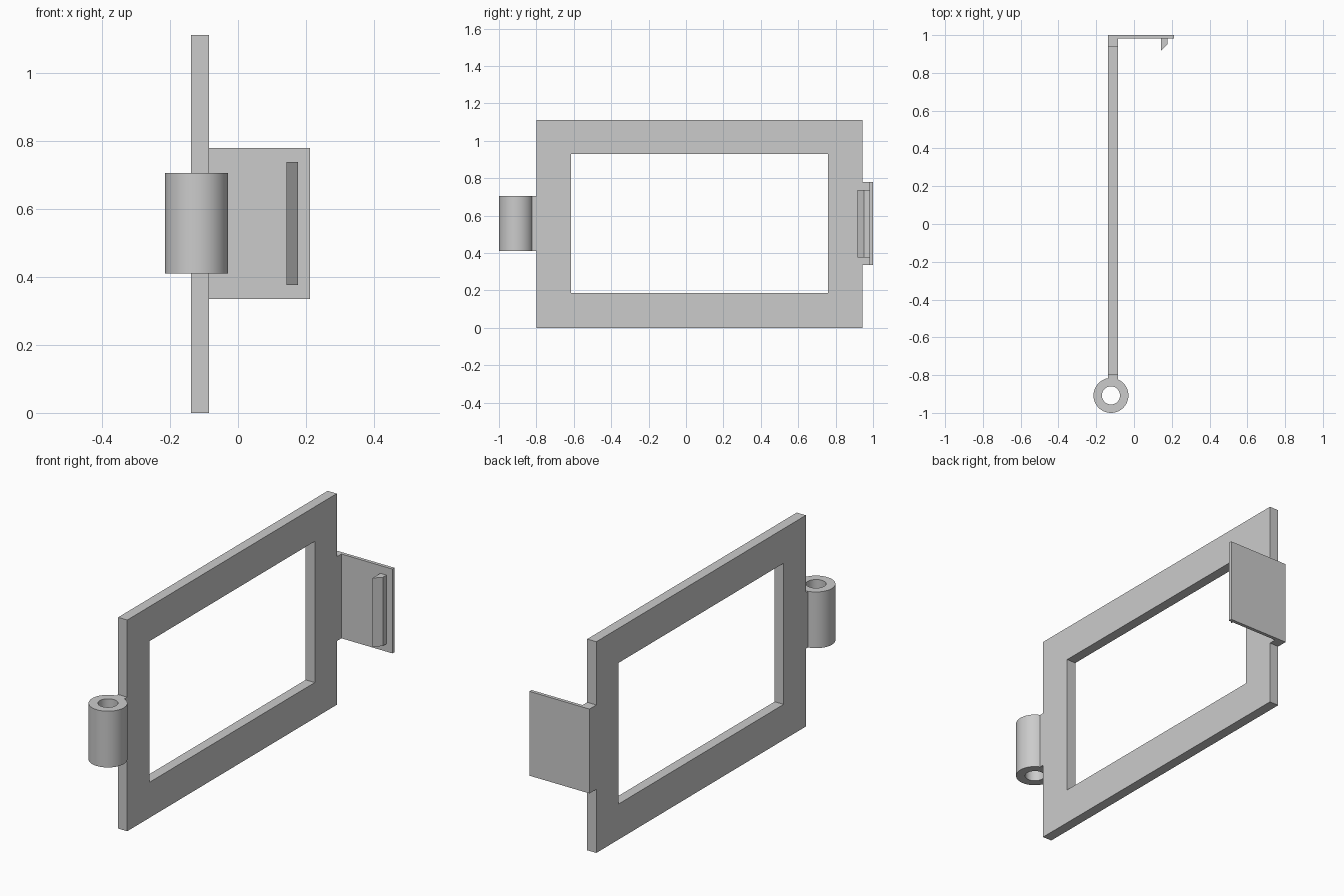
import bpy
import bmesh
import math
from mathutils import Vector

default = bpy.data.objects.get("Cube")
if default:
    bpy.data.objects.remove(default, do_unlink=True)

grey = bpy.data.materials.new("plain grey")
grey.use_nodes = True
grey.diffuse_color = (0.6, 0.6, 0.6, 1)
grey.node_tree.nodes["Principled BSDF"].inputs["Base Color"].default_value = (0.6, 0.6, 0.6, 1)


def extrude_profile(name, outer, direction, inner=None, smooth=False):
    """Sweep an outline, with an optional matching hole, along a direction."""
    bm = bmesh.new()
    loops = [[bm.verts.new(p) for p in loop] for loop in (outer, inner) if loop]
    if inner:
        n = len(outer)
        for i in range(n):
            j = (i + 1) % n
            bm.faces.new((loops[0][i], loops[0][j], loops[1][j], loops[1][i]))
    else:
        bm.faces.new(loops[0])
    result = bmesh.ops.extrude_face_region(bm, geom=bm.faces[:], use_keep_orig=True)
    moved = [v for v in result["geom"] if isinstance(v, bmesh.types.BMVert)]
    bmesh.ops.translate(bm, verts=moved, vec=Vector(direction))
    bmesh.ops.recalc_face_normals(bm, faces=bm.faces[:])
    mesh = bpy.data.meshes.new(name)
    bm.to_mesh(mesh)
    bm.free()
    mesh.materials.append(grey)
    obj = bpy.data.objects.new(name, mesh)
    bpy.context.collection.objects.link(obj)
    if smooth:
        bpy.ops.object.select_all(action="DESELECT")
        obj.select_set(True)
        bpy.context.view_layer.objects.active = obj
        bpy.ops.object.shade_smooth_by_angle(angle=math.radians(30))
    return obj


def side_rect(x, y0, y1, z0, z1):
    return [(x, y0, z0), (x, y1, z0), (x, y1, z1), (x, y0, z1)]


def circle(x, y, z, radius, sides=64):
    angles = [math.tau * i / sides for i in range(sides)]
    return [(x + radius * math.cos(a), y + radius * math.sin(a), z) for a in angles]


LEFT, THICK = -0.138, 0.053

# Rectangular frame with its window opening
extrude_profile("frame", side_rect(LEFT, -0.80, 0.943, 0, 1.112), (THICK, 0, 0),
                side_rect(LEFT, -0.615, 0.76, 0.187, 0.93))

# Hinge barrel and the short neck joining it to the frame
HINGE_Z, HINGE_H = 0.41, 0.296
extrude_profile("hinge_barrel", circle(-0.122, -0.9075, HINGE_Z, 0.0925), (0, 0, HINGE_H),
                circle(-0.122, -0.9075, HINGE_Z, 0.048), smooth=True)
extrude_profile("hinge_neck", side_rect(LEFT, -0.825, -0.80, HINGE_Z, HINGE_Z + HINGE_H),
                (THICK, 0, 0))

# L-shaped latch: block behind the frame plus thin plate
latch = [(LEFT, 0.943), (LEFT + THICK, 0.943), (LEFT + THICK, 0.982),
         (0.212, 0.982), (0.212, 1.0), (LEFT, 1.0)]
extrude_profile("latch_plate", [(x, y, 0.335) for x, y in latch], (0, 0, 0.444))

# Wedge-shaped catch on the inside of the plate
catch = [(0.142, 0.982), (0.142, 0.916), (0.177, 0.952), (0.177, 0.982)]
extrude_profile("latch_catch", [(x, y, 0.376) for x, y in catch], (0, 0, 0.362))
